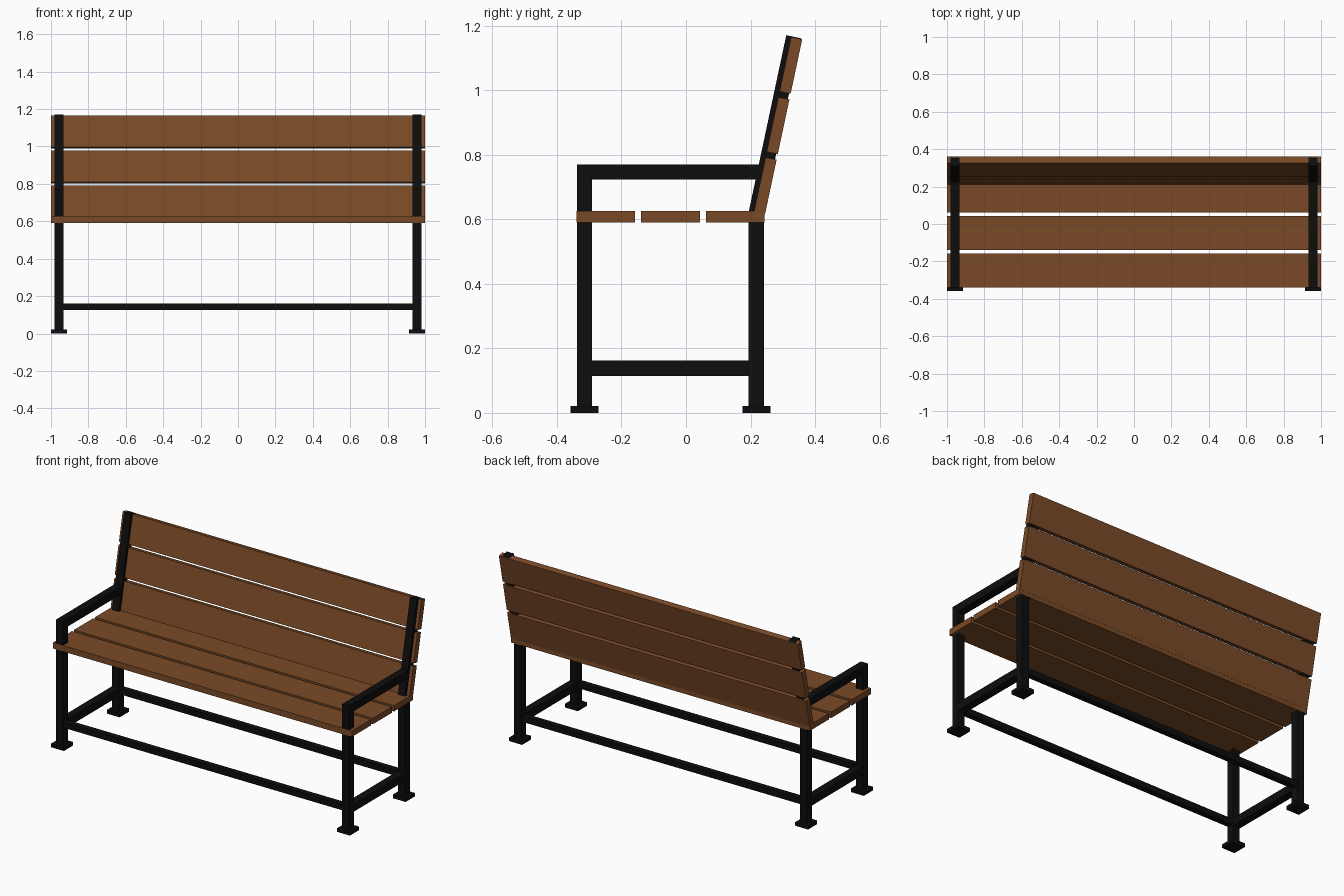
import bpy
import math
from mathutils import Matrix, Vector

cube = bpy.data.objects.get("Cube")
if cube:
    bpy.data.objects.remove(cube, do_unlink=True)


def make_material(name, rgb, roughness):
    mat = bpy.data.materials.new(name)
    mat.use_nodes = True
    mat.diffuse_color = (*rgb, 1)
    bsdf = mat.node_tree.nodes["Principled BSDF"]
    bsdf.inputs["Base Color"].default_value = (*rgb, 1)
    bsdf.inputs["Roughness"].default_value = roughness
    return mat


wood = make_material("brown wood", (0.195, 0.068, 0.02), 0.7)
metal = make_material("black metal", (0.004, 0.004, 0.004), 0.6)


def box(name, mat, x, y, z, frame=Matrix()):
    """Box spanning the (low, high) ranges, placed in the given frame."""
    bpy.ops.mesh.primitive_cube_add(size=1)
    ob = bpy.context.object
    ob.name = ob.data.name = name
    low, high = (Vector(c) for c in zip(x, y, z))
    ob.data.transform(Matrix.Translation((low + high) / 2) @ Matrix.Diagonal((*(high - low), 1)))
    ob.matrix_world = frame
    ob.data.materials.append(mat)
    return ob


SEAT_BOTTOM, SEAT_TOP, ARM_TOP = 0.59, 0.626, 0.77
TUBE = 0.047            # square tube width
FRAME_X = 0.957         # centre of each side frame
LEGS = {"front": (-0.315, ARM_TOP), "rear": (0.218, SEAT_BOTTOM + 0.02)}

# Leaning frame of the backrest: its z runs up the back
lean = Matrix.Translation((0, 0.195, SEAT_TOP)) @ Matrix.Rotation(math.radians(-12), 4, "X")


def around(centre, width):
    return (centre - width / 2, centre + width / 2)


# Side frames: legs, feet, armrest, lower rail and back post
for side, sign in (("right", -1), ("left", 1)):
    across = around(sign * FRAME_X, TUBE)
    for end, (y, top) in LEGS.items():
        box(f"{end}_leg_{side}", metal, across, around(y, TUBE), (0.01, top))
        box(f"{end}_foot_{side}", metal, around(sign * FRAME_X, 0.086), around(y, 0.087), (0, 0.022))
    front, rear = LEGS["front"][0], LEGS["rear"][0]
    box(f"armrest_{side}", metal, across, (front, 0.24), (ARM_TOP - TUBE, ARM_TOP))
    box(f"side_rail_{side}", metal, across, (front, rear), (0.115, 0.162))
    box(f"back_post_{side}", metal, across, (0, 0.046), (-0.01, 0.557), lean)

# Long rails between the side frames
for end, (y, top) in LEGS.items():
    box(f"{end}_rail", metal, (-FRAME_X, FRAME_X), around(y, 0.035), (0.125, 0.16))

# Seat and backrest slats
for i in range(3):
    y = -0.34 + i * 0.201
    box(f"seat_slat_{i + 1}", wood, (-1, 1), (y, y + 0.182), (SEAT_BOTTOM, SEAT_TOP))
    z = i * 0.191
    box(f"back_slat_{i + 1}", wood, (-1, 1), (0.016, 0.051), (z, z + 0.173), lean)
